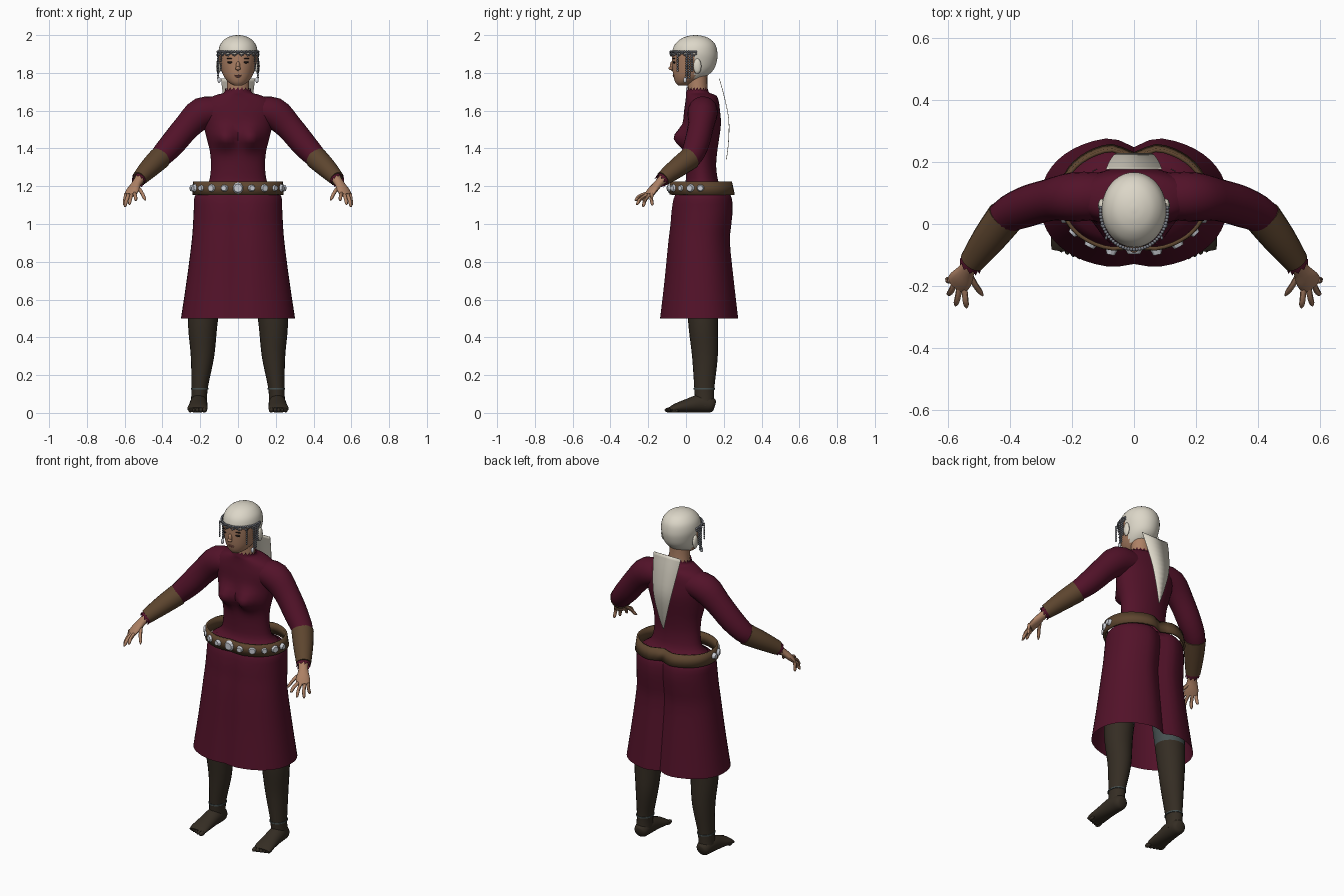
import bpy, bmesh, math
from mathutils import Vector, Matrix

if "Cube" in bpy.data.objects:
    bpy.data.objects.remove(bpy.data.objects["Cube"])


def material(name, r, g, b):
    m = bpy.data.materials.new(name)
    m.use_nodes = True
    m.diffuse_color = (r, g, b, 1)
    m.node_tree.nodes["Principled BSDF"].inputs["Base Color"].default_value = (r, g, b, 1)
    return m


maroon = material("maroon cloth", .085, .006, .022)
leather = material("brown leather", .11, .06, .028)
dark = material("dark boots", .035, .026, .017)
slate = material("slate leggings", .06, .08, .08)
cream = material("cream cap", .72, .68, .58)
skin = material("skin", .42, .22, .13)
silver = material("silver", .6, .62, .67)
steel = material("steel chain", .2, .21, .24)
black = material("eye dark", .015, .01, .01)
lip = material("lips", .28, .1, .08)


def finish(name, bm, mats, rule=None, angle=45):
    bmesh.ops.recalc_face_normals(bm, faces=bm.faces)
    me = bpy.data.meshes.new(name)
    for m in mats:
        me.materials.append(m)
    if rule:
        for f in bm.faces:
            f.material_index = rule(f.calc_center_median())
    bm.to_mesh(me)
    bm.free()
    ob = bpy.data.objects.new(name, me)
    bpy.context.collection.objects.link(ob)
    bpy.ops.object.select_all(action="DESELECT")
    ob.select_set(True)
    bpy.context.view_layer.objects.active = ob
    bpy.ops.object.shade_smooth_by_angle(angle=math.radians(angle))
    return ob


def spline(pts, steps):
    """Smooth interpolation of number tuples."""
    out = []
    n = len(pts)
    for i in range(n - 1):
        a, b, c, d = (pts[max(0, min(n - 1, j))] for j in (i - 1, i, i + 1, i + 2))
        for k in range(steps):
            t = k / steps
            out.append([q + .5 * t * (r - p + t * (2 * p - 5 * q + 4 * r - s + t * (3 * (q - r) + s - p)))
                        for p, q, r, s in zip(a, b, c, d)])
    return out + [list(pts[-1])]


def loft(name, stations, mats, sides=20, steps=3, flat=False, caps=True,
         power=2, tweak=None, rule=None):
    """Skin stations (x, y, z, width radius, depth radius)."""
    st = spline(stations, steps)
    bm = bmesh.new()
    rings = []
    for i, s in enumerate(st):
        u, v = Vector((1, 0, 0)), Vector((0, 1, 0))
        if not flat:
            t = Vector(st[min(i + 1, len(st) - 1)][:3]) - Vector(st[max(i - 1, 0)][:3])
            u = t.cross(Vector((0, 0, 1))).normalized()
            v = u.cross(t).normalized()
        ring = []
        for k in range(sides):
            a = math.tau * k / sides
            c, d = (math.copysign(abs(w) ** (2 / power), w) for w in (math.cos(a), math.sin(a)))
            p = Vector(s[:3]) + u * c * s[3] + v * d * s[4]
            if tweak:
                tweak(p, i, k)
            ring.append(bm.verts.new(p))
        rings.append(ring)
    for r, q in zip(rings, rings[1:]):
        for k in range(sides):
            j = (k + 1) % sides
            bm.faces.new((r[k], r[j], q[j], q[k]))
    if caps:
        bm.faces.new(rings[0])
        bm.faces.new(rings[-1])
    return finish(name, bm, mats, rule)


def blobs(name, items, mat, detail=2):
    """Ellipsoids given as (centre, radii), joined in one mesh."""
    bm = bmesh.new()
    for c, r in items:
        bmesh.ops.create_icosphere(bm, subdivisions=detail, radius=1,
                                   matrix=Matrix.Translation(c) @ Matrix.Diagonal((*r, 1)))
    return finish(name, bm, [mat], angle=60)


def upright(rows, x=0):
    return [(x, cy, z, rx, ry) for z, cy, rx, ry in rows]


# Dress: bodice with bust
def bodice_shape(p, i, k):
    if p.y < .06:
        p.y -= .062 * math.exp(-((abs(p.x) - .07) / .055) ** 2 - ((p.z - 1.455) / .055) ** 2)
    if i == 0:
        p.z += .009 * (-1) ** k


loft("bodice", upright([(1.715, .06, .07, .056), (1.695, .062, .075, .062), (1.68, .08, .125, .08),
                        (1.65, .085, .18, .088), (1.6, .085, .205, .095), (1.53, .085, .185, .1),
                        (1.45, .08, .165, .095), (1.38, .08, .148, .085), (1.3, .08, .143, .08),
                        (1.22, .085, .155, .088), (1.185, .088, .19, .115)]),
     [maroon], sides=40, flat=True, caps=False, tweak=bodice_shape)


# Skirt with centre folds at front and back
def folds(p, i=0, k=0):
    w = math.exp(-(p.x / .045) ** 2)
    p.y += (-.035 if p.y > .09 else .014) * w


loft("skirt", upright([(1.19, .088, .185, .11), (1.15, .09, .228, .155), (1.08, .087, .234, .168),
                       (1, .08, .238, .168), (.9, .07, .246, .17), (.7, .07, .272, .19), (.5, .07, .302, .213)]),
     [maroon], sides=48, flat=True, caps=False, power=2.25, tweak=folds)

# Belt with studs round the front
belt = loft("belt", upright([(1.155, .087, .242, .18), (1.225, .08, .237, .172)]), [leather],
            sides=48, steps=1, flat=True, caps=False, power=2.2, tweak=folds)
thick = belt.modifiers.new("thickness", "SOLIDIFY")
thick.thickness = .012
bm = bmesh.new()
for n in range(-5, 6):
    a = n * math.radians(17.5)
    r = .031 if n == 0 else .024 if n % 2 == 0 else .02
    normal = Vector((math.sin(a) / .24, -math.cos(a) / .18, 0))
    at = Vector((.246 * math.sin(a), .084 - .183 * math.cos(a) + (.012 if n == 0 else 0), 1.19))
    turn = normal.to_track_quat("Z", "Y").to_matrix().to_4x4()
    bmesh.ops.create_cone(bm, cap_ends=True, segments=10, radius1=r, radius2=r * .7, depth=.018,
                          matrix=Matrix.Translation(at) @ turn)
finish("belt_studs", bm, [silver], angle=20)


# Head: cap and face share one surface
def cap_rule(c):
    return 0 if c.z > 1.9 or (c.y > .045 and c.z > 1.77) else 1


loft("head", upright([(1.733, -.02, .022, .022), (1.75, -.003, .05, .053), (1.78, .02, .074, .086),
                      (1.82, .038, .09, .11), (1.87, .045, .101, .12), (1.91, .046, .104, .12),
                      (1.95, .048, .094, .107), (1.98, .05, .068, .077), (1.995, .05, .036, .04),
                      (2, .05, .006, .007)]),
     [cream, skin], sides=40, steps=4, flat=True, rule=cap_rule)
loft("neck", upright([(1.68, .065, .062, .052), (1.75, .06, .058, .053), (1.81, .06, .058, .055)]),
     [skin], flat=True)
blobs("nose", [((0, -.074, 1.836), (.011, .012, .026)), ((0, -.08, 1.824), (.015, .013, .01))], skin)
blobs("lips", [((0, -.064, 1.787), (.02, .007, .004)), ((0, -.063, 1.78), (.016, .007, .004))], lip)
blobs("eyes_and_brows", [((s * .04, -.062, z), (w, .008, h)) for s in (-1, 1)
                         for z, w, h in ((1.856, .017, .006), (1.876, .021, .003))], black)
blobs("ears", [((s * .104, .06, 1.835), (.012, .022, .042)) for s in (-1, 1)], cream)

# Beaded headdress: brow band and hanging strands
beads = []
for n in range(-20, 21):
    a = n * math.radians(4.8)
    for z, r in ((1.912, .007), (1.899 + .006 * math.cos(n * 1.5), .006)):
        beads.append(((.108 * math.sin(a), .04 - .122 * math.cos(a), z), (r, r, r)))
for s in (-1, 1):
    for y, x, count in ((-.045, .09, 8), (.004, .104, 11), (.019, .106, 11), (.032, .107, 8)):
        beads += [((s * x, y, 1.9 - n * .0125), (.005, .007, .007)) for n in range(count)]
blobs("headdress_chain", beads, steel, detail=1)
blobs("earrings", [((s * .1, -.005, 1.762), (.009, .009, .016)) for s in (-1, 1)], silver)

# Tapering veil down the back
bm = bmesh.new()
rows = spline([(.09, .178, 1.77), (.078, .205, 1.67), (.058, .228, 1.55), (.028, .226, 1.43), (.002, .215, 1.34)], 4)
pairs = [[bm.verts.new((s * w, y, z)) for s in (-1, 1)] for w, y, z in rows]
for p, q in zip(pairs, pairs[1:]):
    bm.faces.new((p[0], p[1], q[1], q[0]))
veil = finish("back_veil", bm, [cream])
veil.modifiers.new("thickness", "SOLIDIFY").thickness = .003


def zigzag(p, i, k):
    if i == 3:
        p += Vector((0, -.006, -.006)) * (-1) ** k


for s, side in ((1, "left"), (-1, "right")):
    def flip(rows):
        return [(s * r[0], *r[1:]) for r in rows]

    # Arm: sleeve, bracer and ragged cuff
    loft(side + "_sleeve", flip([(.1, .09, 1.6, .075, .07), (.19, .088, 1.588, .08, .083), (.27, .078, 1.515, .068, .072),
                                 (.35, .055, 1.42, .066, .067), (.42, .02, 1.345, .056, .056),
                                 (.47, -.05, 1.29, .04, .04)]), [maroon])
    loft(side + "_bracer", flip([(.415, .022, 1.348, .061, .06), (.47, -.05, 1.295, .054, .052),
                                 (.523, -.122, 1.24, .041, .04)]), [leather])
    loft(side + "_cuff", flip([(.51, -.105, 1.25, .038, .036), (.53, -.135, 1.228, .037, .034)]),
         [maroon], caps=False, tweak=zigzag)

    # Hand: palm, fingers and thumb
    loft(side + "_palm", flip([(.515, -.115, 1.245, .028, .026), (.538, -.147, 1.213, .027, .021),
                               (.558, -.178, 1.178, .038, .019), (.573, -.198, 1.153, .037, .014)]), [skin], sides=14)
    fingers = [("index", (.547, -.212, 1.158), (.54, -.272, 1.125)),
               ("middle", (.563, -.206, 1.154), (.576, -.265, 1.102)),
               ("ring", (.58, -.194, 1.15), (.6, -.23, 1.09)),
               ("little", (.594, -.18, 1.152), (.603, -.178, 1.097)),
               ("thumb", (.535, -.155, 1.2), (.488, -.232, 1.125))]
    for label, root, tip in fingers:
        a, b = Vector(root), Vector(tip)
        mid = a.lerp(b, .5) + Vector((0, -.004, .006))
        back = a.lerp(b, -.2)
        loft(f"{side}_{label}_finger", flip([(*back, .01, .01), (*mid, .0095, .0095), (*a.lerp(b, .85), .008, .008),
                                             (*b, .002, .002)]), [skin], sides=8)

    # Leg, foot and toes
    loft(side + "_leg", flip([(.115, .09, 1.1, .1, .09), (.155, .09, .8, .095, .09), (.185, .09, .5, .08, .08),
                              (.188, .1, .3, .062, .068), (.203, .097, .13, .043, .053), (.207, .1, .04, .044, .05)]),
         [dark, slate], flat=True, steps=5, rule=lambda c: 1 if c.z > .54 else 0)
    loft(side + "_foot", flip([(.205, .152, .038, .024, .026), (.206, .135, .042, .04, .04), (.208, .08, .05, .046, .049),
                               (.211, .01, .038, .049, .037), (.214, -.055, .025, .054, .024),
                               (.216, -.085, .016, .05, .014)]), [dark])
    blobs(side + "_toes", [((s * (.177 + n * .019), -.088 + n * .007, .015), (.013 - n * .001, .026, .014))
                           for n in range(5)], dark)
    loft(side + "_anklet", flip([(.203, .097, .124, .047, .056), (.203, .097, .132, .047, .056)]),
         [slate], flat=True, steps=1)
